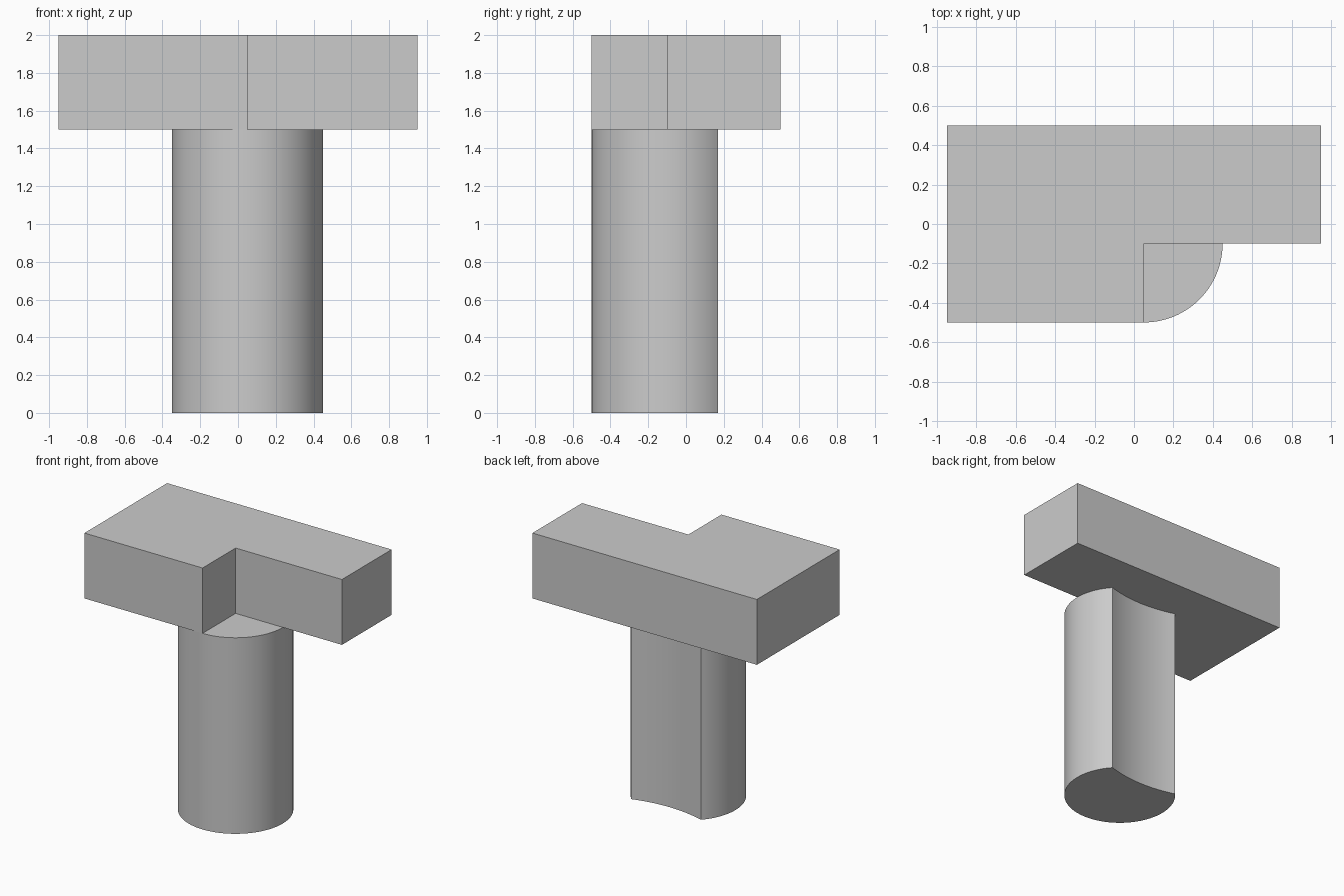
import bpy, bmesh, math

cube = bpy.data.objects.get("Cube")
if cube:
    bpy.data.objects.remove(cube, do_unlink=True)

grey = bpy.data.materials.new("plain_grey")
grey.use_nodes = True
colour = (0.6, 0.6, 0.6, 1)
grey.diffuse_color = colour
grey.node_tree.nodes["Principled BSDF"].inputs["Base Color"].default_value = colour


def arc(cx, cy, radius, start, end, steps):
    """Points along a circular arc, both ends included."""
    angles = [start + (end - start) * i / steps for i in range(steps + 1)]
    return [(cx + radius * math.cos(a), cy + radius * math.sin(a)) for a in angles]


def prism(name, outline, bottom, top):
    """Extrude a flat outline upwards into a closed solid."""
    bm = bmesh.new()
    base = bm.faces.new([bm.verts.new((x, y, bottom)) for x, y in outline])
    grown = bmesh.ops.extrude_face_region(bm, geom=[base], use_keep_orig=True)
    verts = [v for v in grown["geom"] if isinstance(v, bmesh.types.BMVert)]
    bmesh.ops.translate(bm, verts=verts, vec=(0, 0, top - bottom))
    bmesh.ops.recalc_face_normals(bm, faces=bm.faces)
    mesh = bpy.data.meshes.new(name)
    bm.to_mesh(mesh)
    bm.free()
    mesh.materials.append(grey)
    obj = bpy.data.objects.new(name, mesh)
    bpy.context.collection.objects.link(obj)
    return obj


# Head slab with a rectangular notch in its front corner
prism("head_slab", [(-0.95, -0.5), (0.05, -0.5), (0.05, -0.1),
                    (0.95, -0.1), (0.95, 0.5), (-0.95, 0.5)], 1.5, 2)

# Round column with a shallow concave scoop along its back
cx, cy, radius, scoop = 0.05, -0.1, 0.4, 1.0
rise = 0.27
half = math.sqrt(radius**2 - rise**2)
corner = math.atan2(rise, half)
spread = math.asin(half / scoop)
scoop_y = cy + rise + scoop * math.cos(spread)
front = arc(cx, cy, radius, math.pi - corner, 2 * math.pi + corner, 72)
back = arc(cx, scoop_y, scoop, -math.pi / 2 + spread, -math.pi / 2 - spread, 16)
column = prism("column", front + back[1:-1], 0, 1.5)

bpy.ops.object.select_all(action="DESELECT")
column.select_set(True)
bpy.context.view_layer.objects.active = column
bpy.ops.object.shade_smooth_by_angle(angle=math.radians(30))
